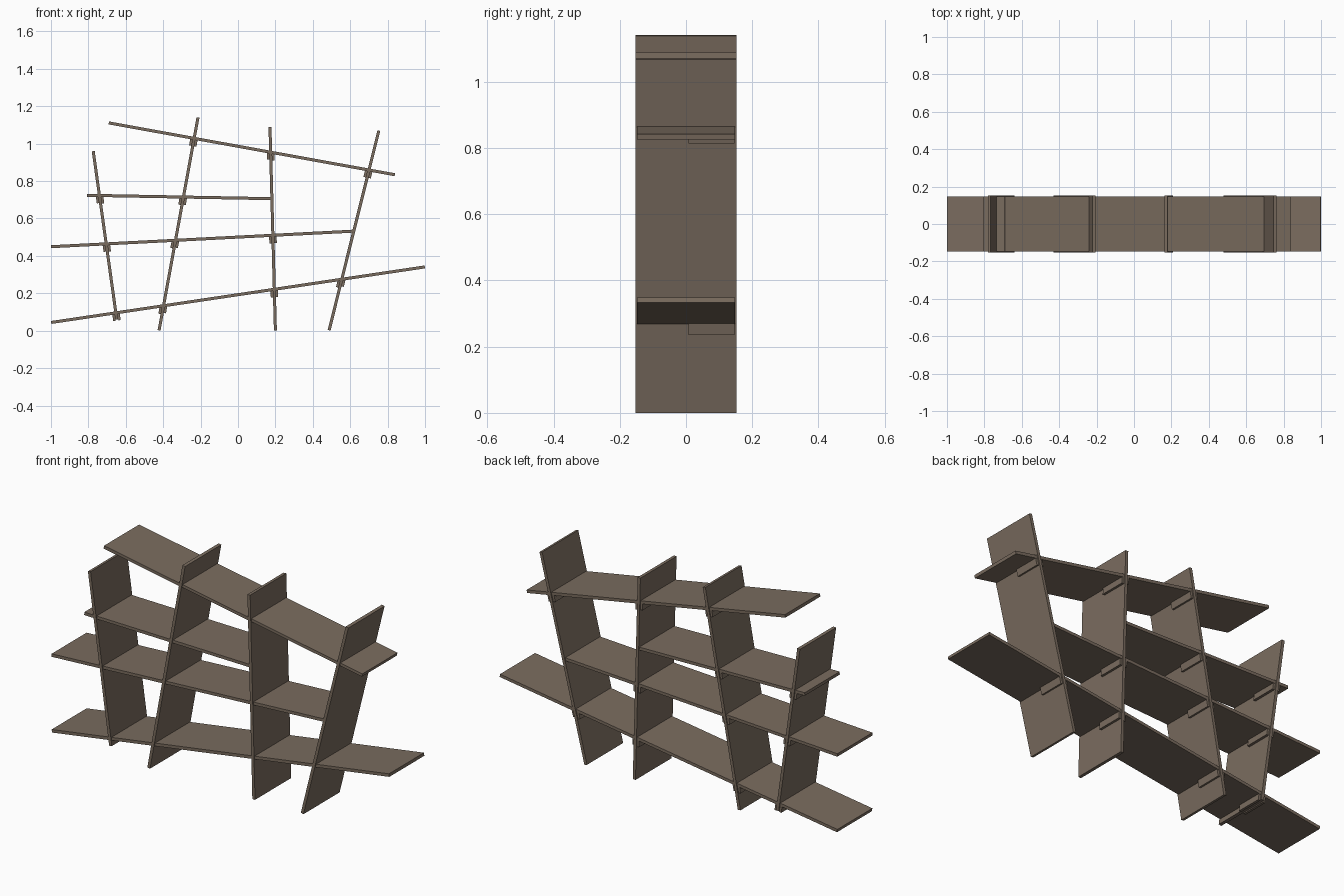
import bpy
from mathutils import Vector, Matrix

if "Cube" in bpy.data.objects:
    bpy.data.objects.remove(bpy.data.objects["Cube"])

wood = bpy.data.materials.new("brown_wood")
wood.diffuse_color = (0.195, 0.150, 0.114, 1)
wood.use_nodes = True
wood.node_tree.nodes["Principled BSDF"].inputs["Base Color"].default_value = wood.diffuse_color

T = 0.016          # board thickness
UPRIGHT_D = 0.153  # half depth of uprights
SHELF_D = 0.148    # half depth of shelves

# board centre lines in the front plane: (x, z) start to (x, z) end
UPRIGHTS = [((-0.648, 0.06), (-0.774, 0.96)),
            ((-0.422, 0.002), (-0.214, 1.14)),
            ((0.200, 0.0), (0.171, 1.088)),
            ((0.487, 0.002), (0.753, 1.07))]
SHELVES = [((-0.999, 0.044), (0.999, 0.341)),
           ((-1.0, 0.449), (0.612, 0.532)),
           ((-0.807, 0.724), (0.174, 0.706)),
           ((-0.691, 1.111), (0.839, 0.834))]


def board(name, a, b, y0, y1, thick):
    """Flat board running along a-b in the xz plane, spanning y0..y1."""
    a, b = Vector((a[0], 0, a[1])), Vector((b[0], 0, b[1]))
    d = (b - a).normalized()
    n = Vector((-d.z, 0, d.x))
    rot = Matrix((d, Vector((0, 1, 0)), n)).transposed().to_4x4()
    mid = (a + b) / 2 + Vector((0, (y0 + y1) / 2, 0))
    bpy.ops.mesh.primitive_cube_add(size=1)
    ob = bpy.context.object
    ob.name = name
    scale = Matrix.Diagonal(((b - a).length, y1 - y0, thick, 1))
    m = Matrix.Translation(mid) @ rot @ scale
    ob.data.transform(m)
    if m.determinant() < 0:
        ob.data.flip_normals()
    ob.data.materials.append(wood)
    return ob


def crossing(p, q):
    """Point where two centre lines meet, or None if either stops short."""
    (a, b), (c, d) = [[Vector(v) for v in seg] for seg in (p, q)]
    r, s = b - a, d - c
    det = r.x * s.y - r.y * s.x
    w = c - a
    t = (w.x * s.y - w.y * s.x) / det
    u = (w.x * r.y - w.y * r.x) / det
    return a + r * t if 0 < t < 1 and 0 < u < 1 else None


for i, u in enumerate(UPRIGHTS):
    board(f"upright_{i + 1}", *u, -UPRIGHT_D, UPRIGHT_D, T)
for j, s in enumerate(SHELVES):
    board(f"shelf_{j + 1}", *s, -SHELF_D, SHELF_D, T)

# support battens under each joint, both sides of the upright, rear half only
for i, u in enumerate(UPRIGHTS):
    up = (Vector(u[1]) - Vector(u[0])).normalized()
    side = Vector((up.y, -up.x))
    for j, s in enumerate(SHELVES):
        p = crossing(u, s)
        if p is None:
            continue
        for k, label in ((-1, "left"), (1, "right")):
            c = p + side * k * (T / 2 + 0.006)
            slope = (Vector(s[1]) - Vector(s[0])).normalized()
            # keep the batten top inside the sloping shelf
            c += up * (c - p).length * k * slope.dot(up)
            board(f"batten_{i + 1}_{j + 1}_{label}", c - up * 0.042, c - up * 0.003,
                  0.008, 0.147, 0.012)
